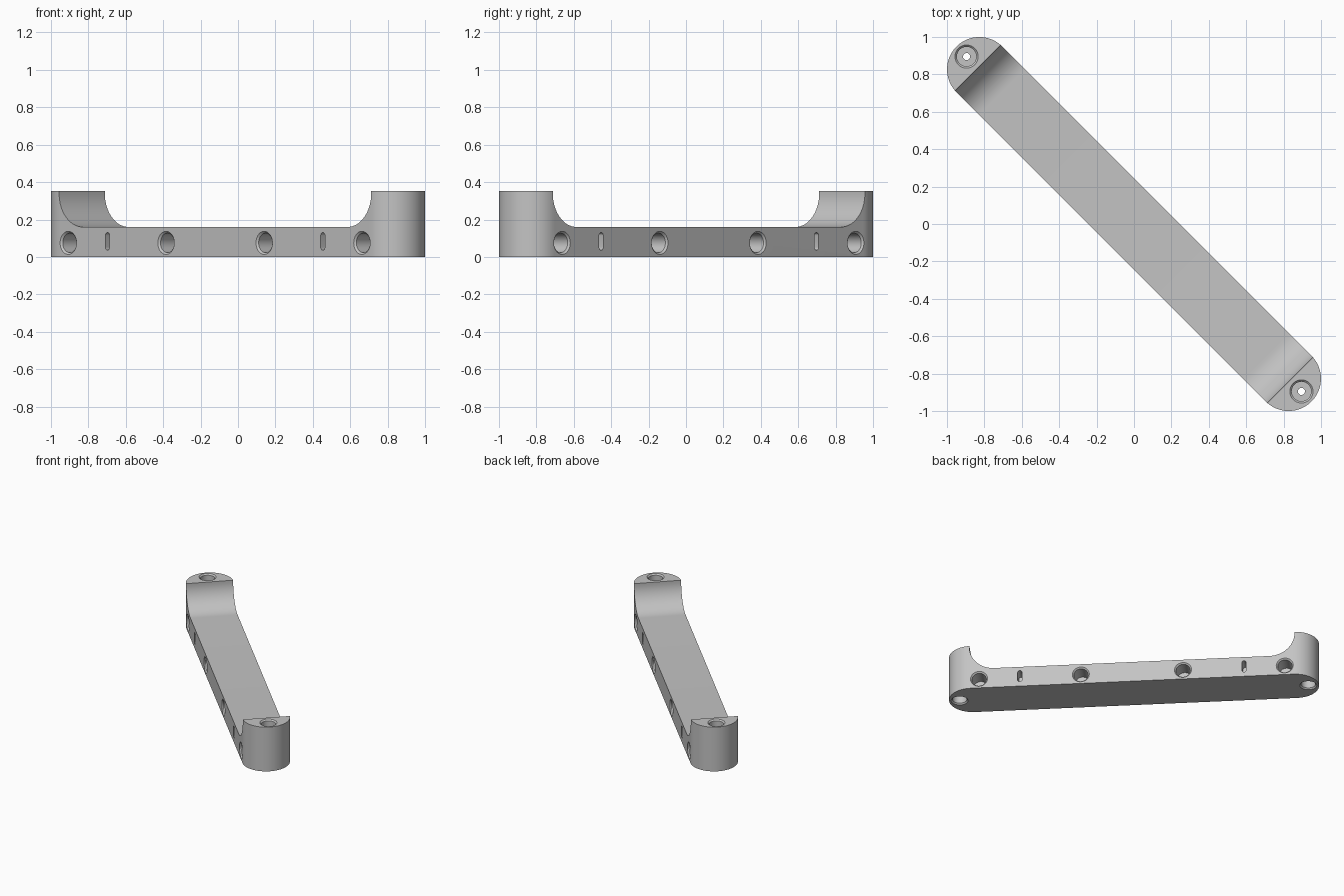
import bpy, bmesh, math
from mathutils import Matrix, Vector

if "Cube" in bpy.data.objects:
    bpy.data.objects.remove(bpy.data.objects["Cube"], do_unlink=True)

R = 0.173            # half width and end radius
C = 1.169            # centre of each rounded end along the bar
TOP, FLOOR = 0.353, 0.16
FILLET = 0.18
EDGE = 1.18          # inner edge of the raised ends

grey = bpy.data.materials.new("mid grey")
grey.use_nodes = True
colour = (0.55, 0.55, 0.55, 1)
grey.diffuse_color = colour
grey.node_tree.nodes["Principled BSDF"].inputs["Base Color"].default_value = colour


def arc(cx, cy, r, start, end, n):
    steps = [math.radians(start + (end - start) * i / n) for i in range(n + 1)]
    return [(cx + r * math.cos(a), cy + r * math.sin(a)) for a in steps]


def make_object(name, bm):
    bmesh.ops.recalc_face_normals(bm, faces=bm.faces)
    mesh = bpy.data.meshes.new(name)
    bm.to_mesh(mesh)
    bm.free()
    mesh.materials.append(grey)
    obj = bpy.data.objects.new(name, mesh)
    bpy.context.collection.objects.link(obj)
    return obj


def prism(name, outline, depth, matrix=Matrix()):
    """Extrude a flat outline along local z, then place it."""
    bm = bmesh.new()
    face = bm.faces.new([bm.verts.new((x, y, 0)) for x, y in outline])
    new = bmesh.ops.extrude_face_region(bm, geom=[face])["geom"]
    bmesh.ops.translate(bm, vec=(0, 0, depth),
                        verts=[v for v in new if isinstance(v, bmesh.types.BMVert)])
    bm.transform(matrix)
    return make_object(name, bm)


def turned(name, profile, matrix, n=40):
    """Closed solid of revolution about local z from (radius, z) pairs."""
    bm = bmesh.new()
    rings = [[bm.verts.new((r * math.cos(k * math.tau / n), r * math.sin(k * math.tau / n), z))
              for k in range(n)] for r, z in profile]
    for a, b in zip(rings, rings[1:]):
        for k in range(n):
            bm.faces.new((a[k], a[(k + 1) % n], b[(k + 1) % n], b[k]))
    bm.faces.new(rings[0])
    bm.faces.new(rings[-1])
    bm.transform(matrix)
    return make_object(name, bm)


def cut(target, cutter):
    cutter.hide_render = True
    mod = target.modifiers.new("cut", 'BOOLEAN')
    mod.operation = 'DIFFERENCE'
    mod.solver = 'EXACT'
    mod.object = cutter
    bpy.context.view_layer.objects.active = target
    bpy.ops.object.modifier_apply(modifier=mod.name)
    bpy.data.objects.remove(cutter, do_unlink=True)


# Rounded bar at full height
bar = prism("mounting_bar", arc(C, 0, R, -90, 90, 40) + arc(-C, 0, R, 90, 270, 40), TOP)

# Long saddle with filleted ends cut out of the top
fx, fz = EDGE - FILLET, FLOOR + FILLET
saddle = ([(-EDGE, 0.5)] + arc(-fx, fz, FILLET, 180, 270, 20)
          + arc(fx, fz, FILLET, 270, 360, 20) + [(EDGE, 0.5)])
upright = Matrix.Rotation(math.pi / 2, 4, 'X')
cut(bar, prism("saddle_cutter", saddle, 1, Matrix.Translation((0, 0.5, 0)) @ upright))


# Chamfered bores with a narrow passage between opposite sides
def double_bore(half, depth):
    side = [(0.072, half + 0.01), (0.052, half - 0.01),
            (0.052, half - depth), (0.019, half - depth)]
    return side + [(r, -z) for r, z in reversed(side)]


for s in (-1, 1):
    cut(bar, turned("end_bore_cutter", double_bore(TOP / 2, 0.13),
                    Matrix.Translation((s * 1.266, 0, TOP / 2))))
    for x in (0.371, 1.11):
        cut(bar, turned("side_bore_cutter", double_bore(R, 0.13),
                        Matrix.Translation((s * x, 0, 0.075)) @ upright))
    # Narrow upright slots on both long sides
    slot = arc(0, 0.031, 0.016, 0, 180, 10) + arc(0, -0.031, 0.016, 180, 360, 10)
    for y in (R + 0.05, 0.05 - R):
        cut(bar, prism("slot_cutter", slot, 0.15 if y > 0 else 0.2,
                       Matrix.Translation((s * 0.814, y, 0.083)) @ upright))

# Lay the bar along the diagonal
bar.data.transform(Matrix.Rotation(-math.pi / 4, 4, 'Z'))
bpy.ops.object.select_all(action='DESELECT')
bar.select_set(True)
bpy.context.view_layer.objects.active = bar
bpy.ops.object.shade_smooth_by_angle(angle=math.radians(30))
